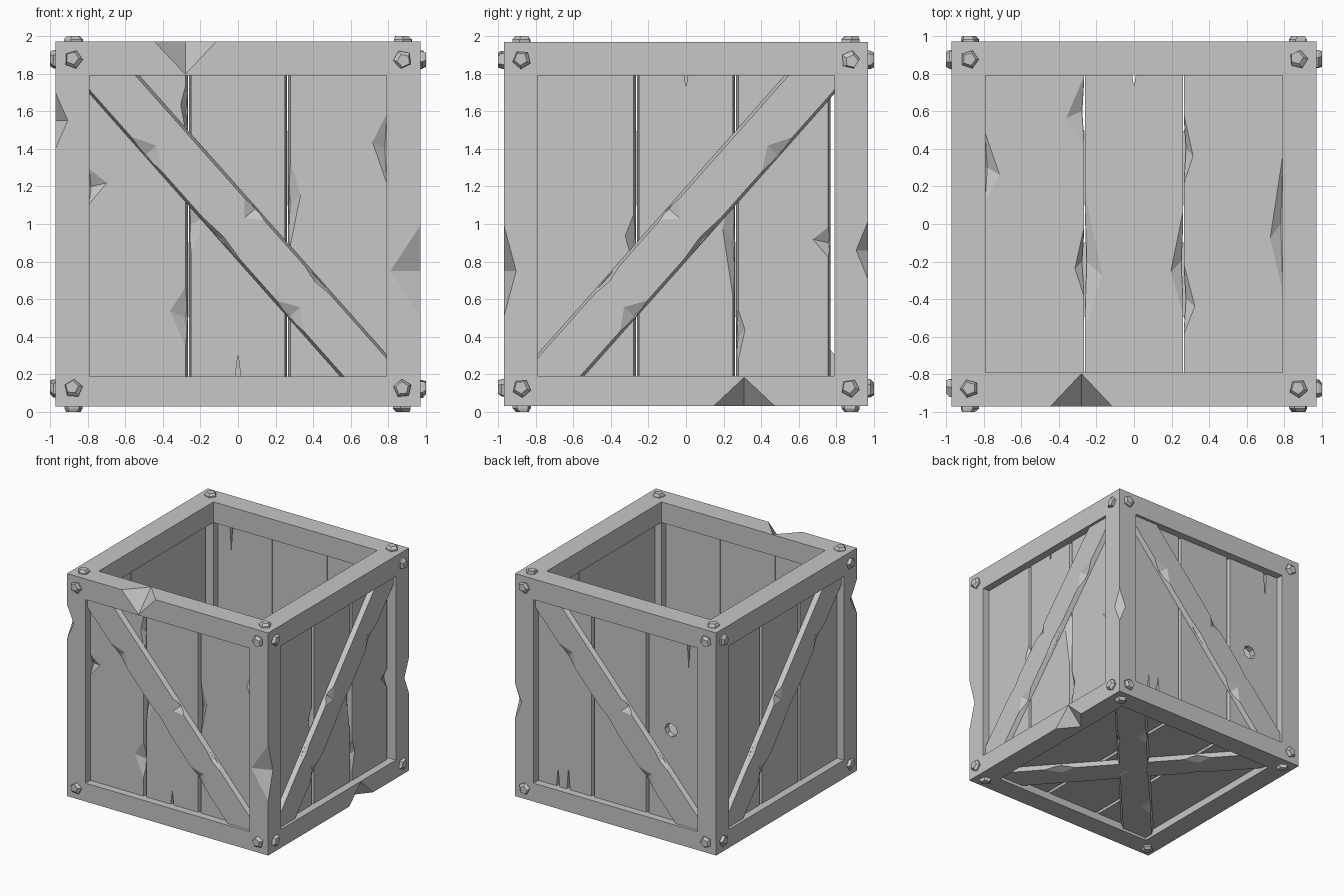
import bpy, bmesh, math, random
from mathutils import Matrix, Vector

random.seed(4)
start = bpy.data.objects.get("Cube")
if start:
    bpy.data.objects.remove(start, do_unlink=True)

SHADE = 0.57
grey = bpy.data.materials.new("plain grey")
grey.use_nodes = True
grey.diffuse_color = (SHADE, SHADE, SHADE, 1)
grey.node_tree.nodes["Principled BSDF"].inputs["Base Color"].default_value = grey.diffuse_color

IN, LOW, OUT = 0.79, -0.81, 0.97      # opening half size, opening bottom, frame half size
BACK, FACE, TOP = 0.85, 0.905, 0.945  # plank back, plank face, brace face
SKIN = 0.003                          # how far cutters stand off a face
TUCK = 0.84                           # how far boards reach into the frame
LONG = 1.2                            # reach of cutters that pass right through


def side(right, up):
    """Axes of one crate side: right, up and outward."""
    r, u = Vector(right), Vector(up)
    return Matrix((r, u, r.cross(u))).transposed()


X, Y, Z = Vector((1, 0, 0)), Vector((0, 1, 0)), Vector((0, 0, 1))
WORLD = Matrix.Identity(3)
SIDES = {
    "front": side(X, Z),
    "right": side(Y, Z),
    "back": side(-X, Z),
    "left": side(-Y, Z),
    "bottom": side(X, -Y),
    "top": side(X, Y),
}


def hull(name, points, axes=WORLD):
    """Convex solid around the points, placed on a crate side."""
    bm = bmesh.new()
    verts = [bm.verts.new(axes @ Vector(p) + Z) for p in points]
    bmesh.ops.convex_hull(bm, input=verts)
    bmesh.ops.delete(bm, geom=[v for v in bm.verts if not v.link_faces], context='VERTS')
    bmesh.ops.dissolve_limit(bm, angle_limit=0.01, verts=bm.verts[:], edges=bm.edges[:])
    bmesh.ops.recalc_face_normals(bm, faces=bm.faces[:])
    mesh = bpy.data.meshes.new(name)
    bm.to_mesh(mesh)
    bm.free()
    mesh.materials.append(grey)
    ob = bpy.data.objects.new(name, mesh)
    bpy.context.collection.objects.link(ob)
    return ob


def cut(ob, cutters, axes=WORLD):
    """Subtract each convex cutter, then throw the cutters away."""
    helpers = [hull("cutter", pts, axes) for pts in cutters]
    for helper in helpers:
        helper.hide_render = True
        mod = ob.modifiers.new("cut", 'BOOLEAN')
        mod.operation, mod.solver, mod.object = 'DIFFERENCE', 'EXACT', helper
    bpy.context.view_layer.update()
    depsgraph = bpy.context.evaluated_depsgraph_get()
    mesh = bpy.data.meshes.new_from_object(ob.evaluated_get(depsgraph))
    ob.modifiers.clear()
    ob.data = mesh
    for helper in helpers:
        bpy.data.objects.remove(helper, do_unlink=True)


def box(u0, u1, v0, v1, d0, d1):
    return [(u, v, d) for u in (u0, u1) for v in (v0, v1) for d in (d0, d1)]


def ring(u, v, radius, d, count, turn=0.0):
    return [(u + radius * math.cos(turn + math.tau * i / count),
             v + radius * math.sin(turn + math.tau * i / count), d) for i in range(count)]


# Frame: a cube opened along all three axes, with chipped edges
def edge_chip(a, b, run, place, half, reach_a, reach_b):
    """Wedge out of the edge between faces a and b; reaches run along each face."""
    mid = (a + b) * (OUT + SKIN) + run * place
    return [mid - run * half, mid + run * half, mid - b * reach_a, mid - a * reach_b,
            mid + (a + b) * SKIN * 9]


frame = hull("frame", box(-OUT, OUT, -OUT, OUT, -OUT, OUT))
cut(frame, [
    box(-LONG, LONG, -IN, IN, LOW, IN),
    box(-IN, IN, -LONG, LONG, LOW, IN),
    box(-IN, IN, -IN, IN, -LONG, LONG),
    edge_chip(-Y, Z, X, -.28, .17, .18, .18),
    edge_chip(-Y, -X, Z, .55, .16, .07, .1),
    edge_chip(-Y, X, Z, -.25, .26, .17, .07),
    edge_chip(Y, X, Z, -.14, .17, .07, .07),
    edge_chip(X, -Z, Y, .31, .17, .16, .14),
])


# Planks: three per side with splintered long edges
def splinter(u, s, inner, v, half, reach):
    """Wedge bitten out of a plank edge at u, going in direction s."""
    face, deep = (BACK - SKIN, FACE - .015) if inner else (FACE + SKIN, BACK + .015)
    return [(u - s * SKIN, v - half, face), (u - s * SKIN, v + half, face),
            (u + s * reach, v + half / 5, face),
            (u + s * .01, v, deep), (u - s * .03, v, (face + deep) / 2)]


def crack(u, end, length):
    """Narrow split running from a plank end."""
    wide, tip = .018, end * (IN - length)
    return [p for d in (0, LONG)
            for p in ((u - wide, end * TUCK, d), (u + wide, end * TUCK, d), (u, tip, d))]


HOLE = ring(.49, -.03, .06, 0, 8) + ring(.49, -.03, .06, LONG, 8)
SPLITS = {
    ("front", 1): [crack(0, -1, .1)],
    ("right", 1): [crack(0, 1, .06)],
    ("bottom", 1): [crack(0, -1, .06)],
    ("back", 0): [crack(-.6, -1, .14), crack(-.5, -1, .17)],
    ("back", 2): [crack(.66, 1, .23), HOLE],
}

# Splinters: side and plank, then bite direction, height, half length and reach
BITES = {
    ("front", 0): [(-1, .6, .2, .04), (-1, -.5, .2, .1), (1, .2, .1, .1)],
    ("front", 1): [(1, 0, .2, .1)],
    ("front", 2): [(1, .1, .3, .07), (-1, .4, .2, .08)],
    ("right", 0): [(-1, -.1, .2, .06)],
    ("right", 1): [(-1, -.1, .4, .07)],
    ("right", 2): [(1, -.6, .2, .05), (-1, -.1, .1, .1)],
    ("bottom", 0): [(-1, -.6, .2, .1), (-1, .2, .2, .05), (1, -.3, .2, .08)],
    ("bottom", 1): [(1, .2, .4, .1), (-1, .2, .3, .07)],
    ("bottom", 2): [(1, -.4, .2, .05), (1, .4, .2, .06), (-1, 0, .4, .07)],
}

GAP, SLANT = .264, .012
for name, axes in SIDES.items():
    if name == "top":
        continue
    low = -.772 if name == "left" else -TUCK
    high = .772 if name == "right" else TUCK
    for i, (u0, u1) in enumerate(((low, -GAP), (-GAP, GAP), (GAP, high))):
        u0, u1 = u0 + SKIN, u1 - SKIN
        plank = hull(name + "_plank", box(u0, u1, -TUCK, TUCK, BACK, BACK + SLANT)
                     + box(u0 + SLANT, u1 - SLANT, -TUCK, TUCK, FACE, FACE), axes)
        bites = [splinter(max(u0, -IN) if s > 0 else min(u1, IN), s, name == "bottom", *shape)
                 for s, *shape in BITES.get((name, i), [])]
        cut(plank, bites + SPLITS.get((name, i), []), axes)


# Braces: tapered diagonal boards with nicked edges
def brace(name, axes, flip, top=TOP):
    mirror = Matrix.Diagonal((-1 if flip else 1, 1, 1))
    points = []
    for d, slope in ((FACE, 0), (top, .02)):
        for u, v in ((-TUCK, TUCK), (-.57 - slope, TUCK), (TUCK, -.75 - slope)):
            points += [(u, v, d), (-u, -v, d)]
    along, across = Vector((2, -2.25, 0)).normalized(), Vector((2.25, 2, 0)).normalized()
    face = Z * (top + SKIN)
    nicks = []
    for pos, s, half, reach in ((0, 1, .1, .09), (-.6, -1, .16, .09), (.55, -1, .14, .09),
                                (0, -1, .3, .03), (.5, 1, .2, .03)):
        mid = along * pos + across * s * .13
        nicks.append([mid - along * half + face, mid + along * half + face,
                      mid - across * s * reach + face,
                      mid - across * s * .01 + Z * (FACE + .01),
                      mid + across * s * .05 + Z * top])
    board = hull(name, [mirror @ Vector(p) for p in points], axes)
    cut(board, [[mirror @ p for p in nick] for nick in nicks], axes)


for name in ("front", "back", "right", "left", "bottom"):
    brace(name + "_brace", SIDES[name], name in ("right", "left"))
brace("bottom_cross_brace", SIDES["bottom"], True, TOP - SKIN)

# Bolts: worn five-sided heads at the corners of every side
SPOT, SIZE = .875, .05
for name, axes in SIDES.items():
    for u in (-SPOT, SPOT):
        for v in (-SPOT, SPOT):
            turn = random.uniform(0, math.tau)
            lean = random.uniform(-.01, .01)
            hull(name + "_bolt", ring(u, v, SIZE, OUT - .01, 5, turn)
                 + ring(u, v, SIZE, OUT + .012, 5, turn)
                 + ring(u + lean, v - lean, SIZE * .7, 1, 5, turn), axes)
